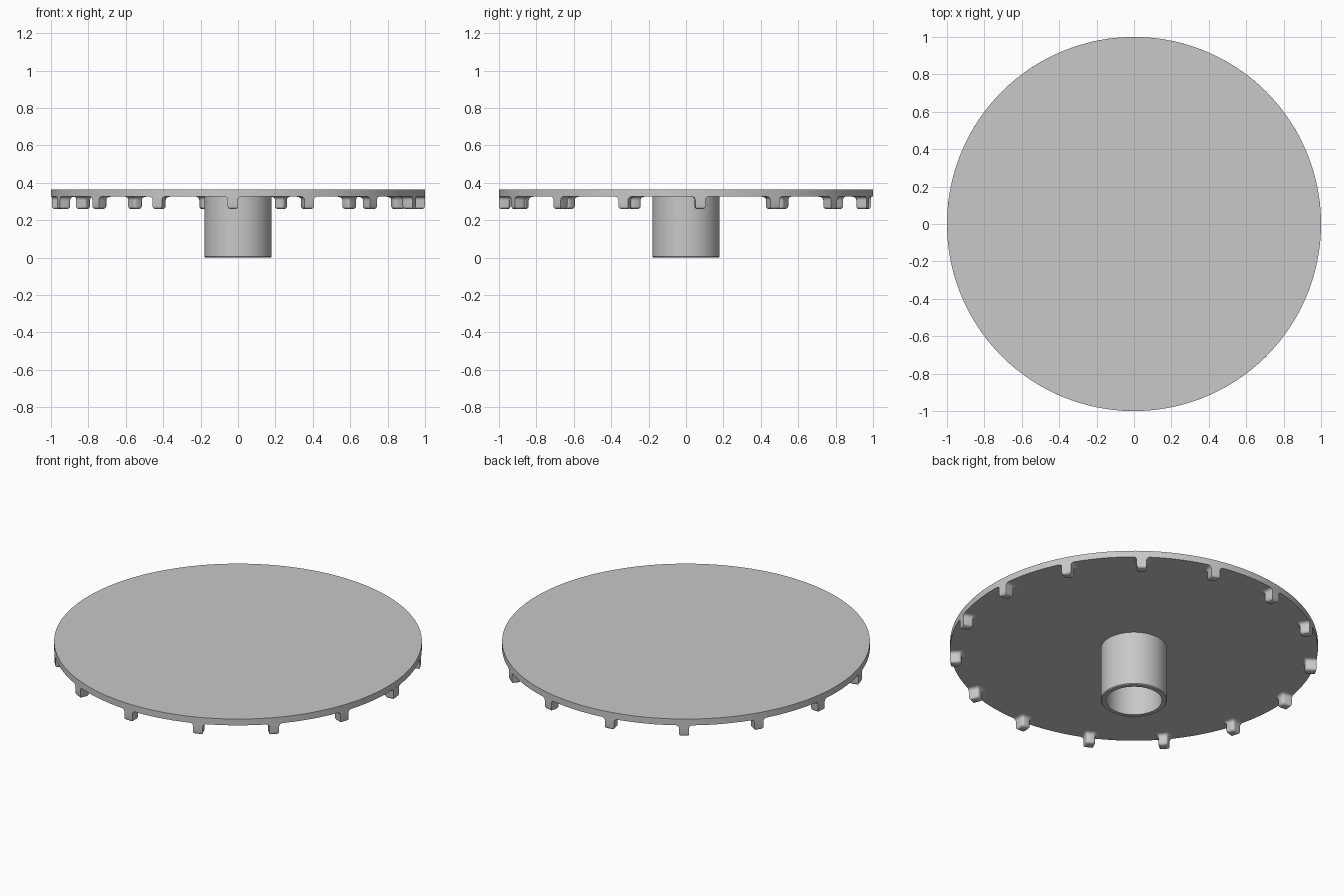
import bpy
import bmesh
from math import cos, sin, pi, radians
from mathutils import Matrix, Vector

cube = bpy.data.objects.get("Cube")
if cube:
    bpy.data.objects.remove(cube, do_unlink=True)

DISC_TOP, DISC_BOTTOM, TOOTH_BOTTOM = 0.364, 0.326, 0.26
TEETH = 15
FIRST_ANGLE = radians(-91.6)

grey = bpy.data.materials.new("plain grey")
grey.use_nodes = True
colour = (0.58, 0.58, 0.58, 1)
grey.diffuse_color = colour
grey.node_tree.nodes["Principled BSDF"].inputs["Base Color"].default_value = colour


def finish(name, bm):
    """Turn a bmesh into a smooth object with sharp edges kept."""
    bmesh.ops.remove_doubles(bm, verts=bm.verts, dist=1e-5)
    bmesh.ops.recalc_face_normals(bm, faces=bm.faces)
    mesh = bpy.data.meshes.new(name)
    bm.to_mesh(mesh)
    bm.free()
    mesh.materials.append(grey)
    obj = bpy.data.objects.new(name, mesh)
    bpy.context.collection.objects.link(obj)
    bpy.ops.object.select_all(action="DESELECT")
    obj.select_set(True)
    bpy.context.view_layer.objects.active = obj
    bpy.ops.object.shade_smooth_by_angle(angle=radians(35))
    return obj


def lathe(name, profile, closed, steps=128):
    """Spin an (r, z) profile around the vertical axis."""
    bm = bmesh.new()
    verts = [bm.verts.new((r, 0, z)) for r, z in profile]
    pairs = list(zip(verts, verts[1:]))
    if closed:
        pairs.append((verts[-1], verts[0]))
    edges = [bm.edges.new(p) for p in pairs]
    bmesh.ops.spin(bm, geom=verts + edges, cent=(0, 0, 0), axis=(0, 0, 1),
                   angle=2 * pi, steps=steps, use_merge=True)
    return finish(name, bm)


# Flat round plate
lathe("disc", [(0, DISC_TOP), (1, DISC_TOP), (1, DISC_BOTTOM), (0, DISC_BOTTOM)], False)

# Hollow hub under the plate, lightly chamfered at its foot
lathe("hub_tube", [(0.18, DISC_BOTTOM), (0.18, 0.005), (0.175, 0),
                   (0.152, 0), (0.152, DISC_BOTTOM)], False)


def tooth_section(bm, z, grow, outer, half=0.027, inner=0.94, corner=0.014):
    """One horizontal ring of a tooth, rounded on its inner corners."""
    w, r = half + grow, inner - grow
    points = []
    for side in (-1, 1):
        arc = []
        for i in range(4):
            a = i * pi / 6
            arc.append((r + corner * (1 - cos(a)), side * (w - corner * (1 - sin(a)))))
        points += arc[::-1] if side < 0 else arc
    for t in (1, 0, -1):
        points.append(((outer ** 2 - (t * w) ** 2) ** 0.5, t * w))
    return [bm.verts.new((x, y, z)) for x, y in points]


# Rim teeth: flared root, straight shank, rounded tip
bm = bmesh.new()
FLARE, TIP = 0.018, 0.014
levels = []
for i in range(5):
    a = i * pi / 8
    levels.append((DISC_BOTTOM - FLARE * sin(a), FLARE * (1 - cos(a)), 1.0))
levels = [(DISC_BOTTOM - FLARE * (1 - cos(i * pi / 8)),
           FLARE * (1 - sin(i * pi / 8)), 1.0) for i in range(5)]
levels = [(DISC_BOTTOM - FLARE * sin(0), FLARE, 1.0)] + levels[1:]
for i in range(5):
    a = i * pi / 8
    shrink = TIP * (1 - cos(a))
    levels.append((TOOTH_BOTTOM + TIP * (1 - sin(a)), -shrink, 1.0 - shrink))
rings = [tooth_section(bm, *level) for level in levels]
for low, high in zip(rings, rings[1:]):
    for i in range(len(low)):
        j = (i + 1) % len(low)
        bm.faces.new((low[i], low[j], high[j], high[i]))
bm.faces.new(rings[-1])

# Repeat the tooth evenly around the rim
source = bm.verts[:] + bm.edges[:] + bm.faces[:]
for k in range(1, TEETH):
    copy = bmesh.ops.duplicate(bm, geom=source)["geom"]
    bmesh.ops.rotate(bm, cent=(0, 0, 0), matrix=Matrix.Rotation(k * 2 * pi / TEETH, 3, "Z"),
                     verts=[v for v in copy if isinstance(v, bmesh.types.BMVert)])
bmesh.ops.rotate(bm, cent=(0, 0, 0), matrix=Matrix.Rotation(FIRST_ANGLE, 3, "Z"), verts=bm.verts)
finish("rim_teeth", bm)
